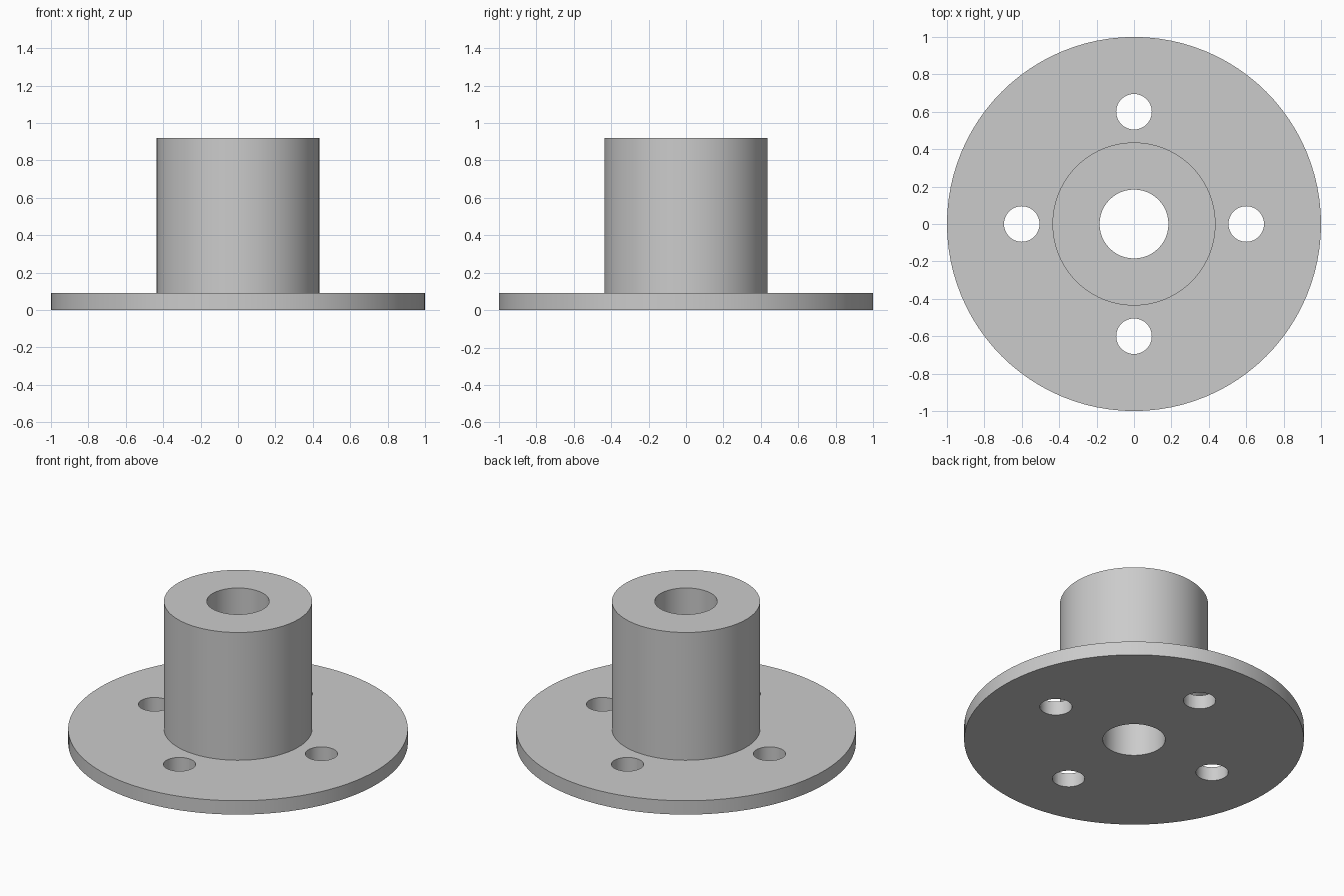
import bpy
import bmesh
from math import cos, sin, pi, radians
from mathutils import Matrix

SEGMENTS = 96
FLANGE_RADIUS, FLANGE_TOP = 1.0, 0.09
HUB_RADIUS, HUB_TOP = 0.436, 0.92
BORE_RADIUS = 0.184
BOLT_RADIUS, BOLT_CIRCLE, BOLT_COUNT = 0.095, 0.6, 4

cube = bpy.data.objects.get("Cube")
if cube:
    bpy.data.objects.remove(cube, do_unlink=True)

# Material
grey = bpy.data.materials.new("plain_grey")
grey.use_nodes = True
colour = (0.6, 0.6, 0.6, 1.0)
grey.diffuse_color = colour
grey.node_tree.nodes["Principled BSDF"].inputs["Base Color"].default_value = colour


def make_object(name, bm):
    bmesh.ops.recalc_face_normals(bm, faces=bm.faces)
    mesh = bpy.data.meshes.new(name)
    bm.to_mesh(mesh)
    bm.free()
    mesh.materials.append(grey)
    obj = bpy.data.objects.new(name, mesh)
    bpy.context.collection.objects.link(obj)
    return obj


def lathe(name, profile):
    """Revolve a closed (radius, height) profile about the z axis."""
    bm = bmesh.new()
    rings = []
    for i in range(SEGMENTS):
        a = 2 * pi * i / SEGMENTS
        rings.append([bm.verts.new((r * cos(a), r * sin(a), z)) for r, z in profile])
    for i, ring in enumerate(rings):
        following = rings[(i + 1) % SEGMENTS]
        for j in range(len(profile)):
            k = (j + 1) % len(profile)
            bm.faces.new((ring[j], following[j], following[k], ring[k]))
    return make_object(name, bm)


# Flange and hub in one turned body, with the bore through the middle
body = lathe("flanged_hub", [
    (BORE_RADIUS, 0), (FLANGE_RADIUS, 0), (FLANGE_RADIUS, FLANGE_TOP),
    (HUB_RADIUS, FLANGE_TOP), (HUB_RADIUS, HUB_TOP), (BORE_RADIUS, HUB_TOP),
])

# Bolt holes, drilled with a ring of cylinders
bm = bmesh.new()
for i in range(BOLT_COUNT):
    spot = Matrix.Rotation(2 * pi * i / BOLT_COUNT, 4, "Z") @ Matrix.Translation(
        (BOLT_CIRCLE, 0, FLANGE_TOP / 2))
    bmesh.ops.create_cone(bm, cap_ends=True, segments=SEGMENTS // 2,
                          radius1=BOLT_RADIUS, radius2=BOLT_RADIUS,
                          depth=FLANGE_TOP * 3, matrix=spot)
drill = make_object("bolt_hole_cutter", bm)
drill.hide_render = True

holes = body.modifiers.new("bolt_holes", "BOOLEAN")
holes.operation = "DIFFERENCE"
holes.solver = "EXACT"
holes.object = drill

bpy.ops.object.select_all(action="DESELECT")
body.select_set(True)
bpy.context.view_layer.objects.active = body
bpy.ops.object.modifier_apply(modifier=holes.name)
bpy.data.objects.remove(drill, do_unlink=True)

# Smooth round walls, sharp rims
bpy.ops.object.shade_smooth_by_angle(angle=radians(30))
